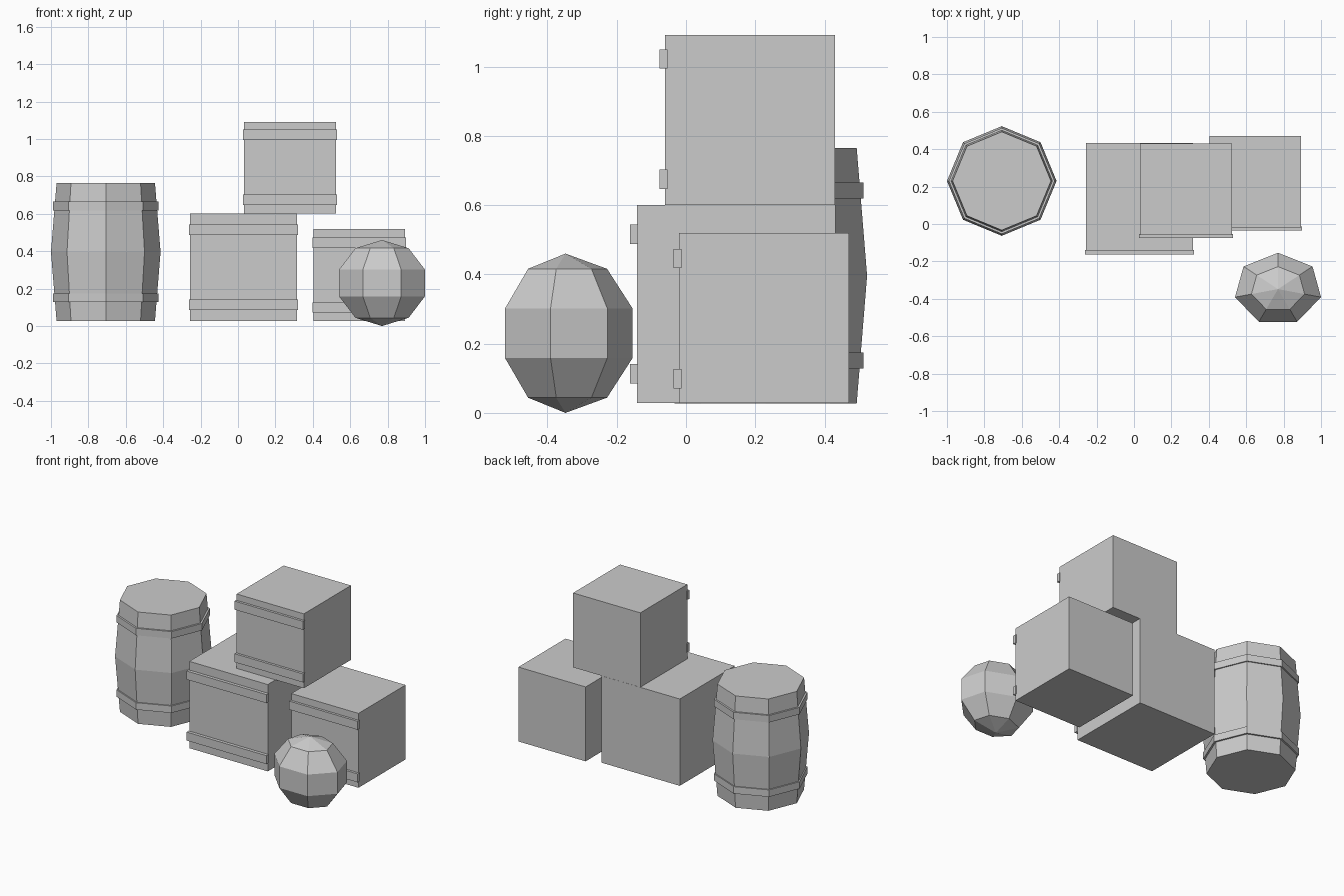
import bpy, bmesh
from math import sin, cos, pi

if "Cube" in bpy.data.objects:
    bpy.data.objects.remove(bpy.data.objects["Cube"])


def make_object(name, bm):
    bmesh.ops.recalc_face_normals(bm, faces=bm.faces)
    mesh = bpy.data.meshes.new(name)
    bm.to_mesh(mesh)
    bm.free()
    obj = bpy.data.objects.new(name, mesh)
    bpy.context.collection.objects.link(obj)
    return obj


def box(name, x, y, z):
    """Box from (min, max) ranges."""
    bm = bmesh.new()
    bmesh.ops.create_cube(bm, size=1)
    for v in bm.verts:
        for i, (lo, hi) in enumerate((x, y, z)):
            v.co[i] = hi if v.co[i] > 0 else lo
    return make_object(name, bm)


def lathe(name, center, profile, sides, squash=1.0):
    """Faceted turned form from (radius, z) points; zero radius makes a pole."""
    bm = bmesh.new()
    rings = []
    for r, z in profile:
        count = 1 if r == 0 else sides
        rings.append([bm.verts.new((center[0] + r * cos(pi / 2 + 2 * pi * i / sides),
                                    center[1] + r * squash * sin(pi / 2 + 2 * pi * i / sides), z))
                      for i in range(count)])
    for a, b in zip(rings, rings[1:]):
        for i in range(sides):
            quad = [a[i % len(a)], a[(i + 1) % len(a)], b[(i + 1) % len(b)], b[i % len(b)]]
            bm.faces.new(list(dict.fromkeys(quad)))
    for ring in (rings[0], rings[-1]):
        if len(ring) > 1:
            bm.faces.new(ring)
    return make_object(name, bm)


# Barrel with two hoops
barrel = (-0.707, 0.23)
lathe("barrel", barrel, [(0.263, 0.027), (0.293, 0.396), (0.263, 0.765)], 8)
for label, z in (("lower", 0.151), ("upper", 0.642)):
    lathe(f"barrel_{label}_hoop", barrel, [(0.283, z - 0.023), (0.283, z + 0.023)], 8)

# Crates: name, size, left x, front y, bottom z, slat front y, slat heights
crates = [
    ("large_crate", 0.573, -0.257, -0.141, 0.028, -0.162, (0.113, 0.516)),
    ("small_crate", 0.491, 0.403, -0.020, 0.028, -0.036, (0.099, 0.446)),
    ("top_crate", 0.491, 0.032, -0.060, 0.601, -0.076, (0.675, 1.022)),
]
for name, s, x, y, z, slat_y, heights in crates:
    box(name, (x, x + s), (y, y + s), (z, z + s))
    for label, h in zip(("lower", "upper"), heights):
        box(f"{name}_{label}_slat", (x - 0.005, x + s + 0.005),
            (slat_y, slat_y + 0.023), (h - 0.028, h + 0.028))

# Low-poly sack in front of the crates
sack = [(0 if k in (0, 5) else 0.248 * sin(pi * k / 5), 0.23 - 0.23 * cos(pi * k / 5))
        for k in range(6)]
lathe("sack", (0.77, -0.348), sack, 7, squash=0.823)
